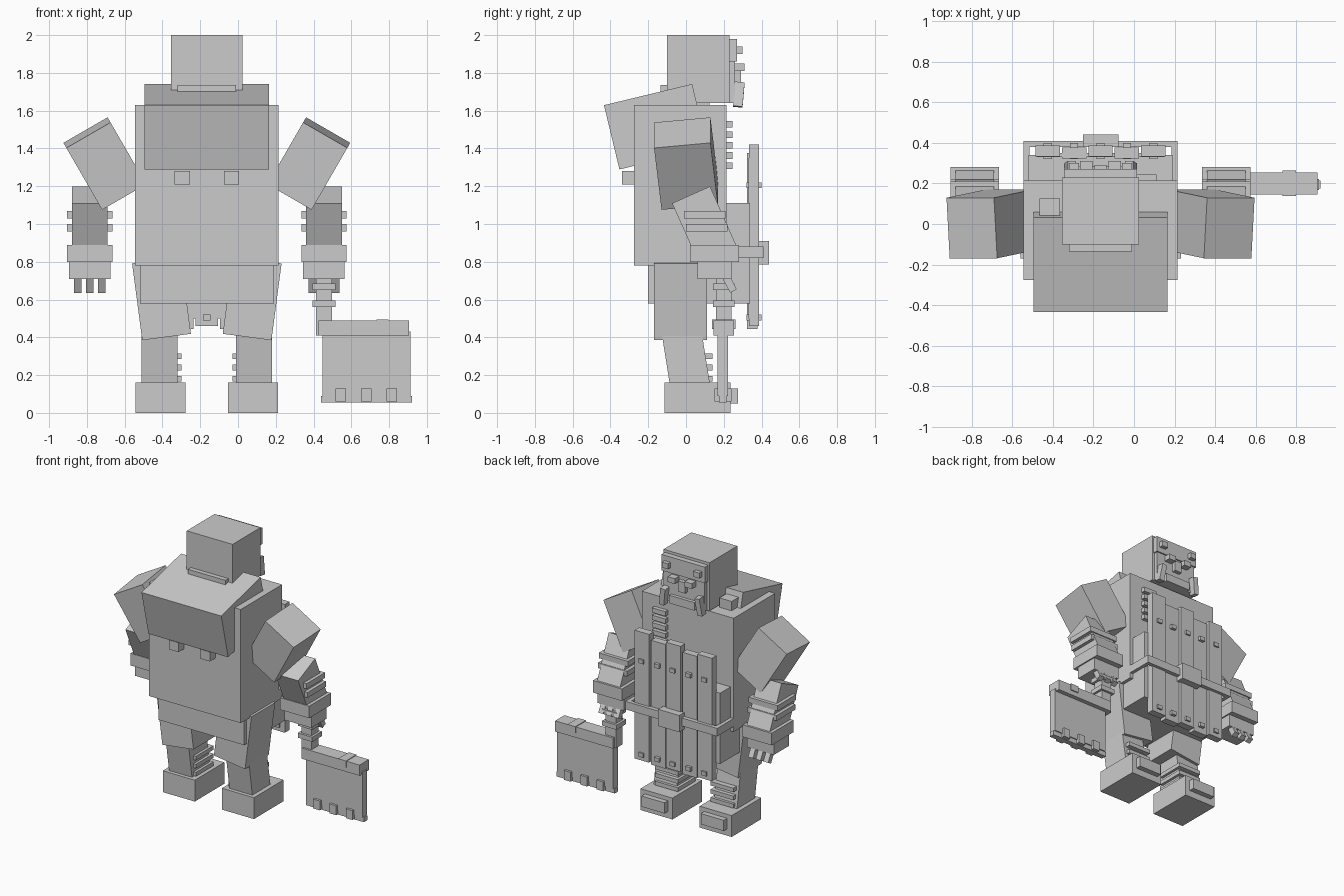
import bpy
from math import radians

cube = bpy.data.objects.get("Cube")
if cube:
    bpy.data.objects.remove(cube, do_unlink=True)

grey = bpy.data.materials.new("plain_grey")
grey.use_nodes = True
grey.diffuse_color = (.6, .6, .6, 1)
grey.node_tree.nodes["Principled BSDF"].inputs["Base Color"].default_value = grey.diffuse_color

body_middle = -.165


def block(name, base, wide, deep, tall, depth, side=0, lean=0, splay=0):
    """Box on a base height; side is its offset from the body's middle."""
    centre = (body_middle + side, depth, base + tall / 2)
    bpy.ops.mesh.primitive_cube_add(size=1, location=centre)
    part = bpy.context.object
    part.name = name
    part.scale = (wide, deep, tall)
    part.rotation_euler = (radians(lean), radians(-splay), 0)
    part.data.materials.append(grey)


def pair(name, side, splay=0, **shape):
    """Left and right boxes mirrored about the body's middle."""
    block("left_" + name, side=side, splay=splay, **shape)
    block("right_" + name, side=-side, splay=-splay, **shape)


# Trunk, belly and hump
block("torso", base=.78, wide=.76, deep=.49, tall=.85, depth=-.03)
block("belly", base=.58, wide=.71, deep=.54, tall=.53, depth=.07)
block("back_hump", base=1.34, wide=.66, deep=.48, tall=.35, depth=-.16, lean=13.5)
pair("hump_peg", side=.13, base=1.21, wide=.08, deep=.08, tall=.07, depth=-.3)
block("shoulder_block", side=-.25, base=1.6, wide=.1, deep=.13, tall=.1, depth=.06)
for rung in range(5):
    block("chest_rung", side=.22, base=1.29 + rung * .055, wide=.11, deep=.04, tall=.035, depth=.225)

# Head and face, whose plates are centred on the front of the head
face = .23
block("head", base=1.64, wide=.38, deep=.33, tall=.36, depth=.065)
block("nape_collar", base=1.7, wide=.31, deep=.06, tall=.035, depth=-.105)
block("brow_plate", base=1.86, wide=.36, deep=.08, tall=.12, depth=face)
block("face_plate", base=1.64, wide=.34, deep=.06, tall=.22, depth=face)
block("nose", base=1.75, wide=.06, deep=.12, tall=.08, depth=face)
block("jaw", base=1.64, wide=.21, deep=.11, tall=.06, depth=face)
pair("brow_bolt", side=.13, base=1.9, wide=.05, deep=.14, tall=.04, depth=face)
pair("eye", side=.07, base=1.81, wide=.06, deep=.16, tall=.04, depth=face)
pair("tusk", side=.15, base=1.62, wide=.04, deep=.05, tall=.13, depth=face + .05, lean=-5, splay=8)

# Arms
arm = .62
pair("sleeve", side=.54, base=1.13, wide=.27, deep=.3, tall=.38, depth=0, lean=6, splay=-30)
pair("forearm", side=arm, base=.81, wide=.19, deep=.22, tall=.36, depth=.1, lean=24)
pair("upper_band", side=arm, base=1.03, wide=.24, deep=.22, tall=.04, depth=.1)
pair("lower_band", side=arm, base=.96, wide=.24, deep=.22, tall=.04, depth=.11)
pair("cuff", side=arm, base=.8, wide=.24, deep=.26, tall=.09, depth=.15)
pair("hand", side=arm, base=.71, wide=.22, deep=.18, tall=.1, depth=.15)
for finger in (-1, 0, 1):
    pair("finger", side=arm + finger * .063, base=.64, wide=.04, deep=.04, tall=.09, depth=.23, lean=28)

# Legs
pair("thigh", side=.24, base=.4, wide=.26, deep=.28, tall=.41, depth=-.03, splay=-7.5)
pair("shin", side=.25, base=.13, wide=.19, deep=.21, tall=.3, depth=0, lean=9)
for band in range(3):
    pair("shin_band", side=.23, base=.165 + band * .06, wide=.19, deep=.21, tall=.03, depth=.035)
pair("foot", side=.245, base=0, wide=.265, deep=.35, tall=.16, depth=.06)
pair("toe_plate", side=.245, base=.05, wide=.19, deep=.06, tall=.08, depth=.245)

# Plank apron, alternately set back and uneven in length
apron = .36
for plank in range(-2, 3):
    odd = plank % 2
    shift = plank * .13
    block("apron_plank", side=shift, base=.46 - odd * .015, wide=.12, deep=.055,
          tall=.94 - odd * .02 + plank * .01, depth=apron - odd * .01)
    block("plank_slot", side=shift, base=1.19, wide=.04, deep=.08, tall=.03, depth=apron)
    block("plank_stud", side=shift, base=.49, wide=.04, deep=.08, tall=.03, depth=apron)
block("apron_backing", base=.5, wide=.63, deep=.02, tall=.85, depth=.34)
block("belt", base=.82, wide=.76, deep=.03, tall=.06, depth=.395)
pair("belt_return", side=.365, base=.82, wide=.03, deep=.2, tall=.06, depth=.3)
block("belt_buckle", base=.785, wide=.175, deep=.06, tall=.125, depth=.41)

# Cleaver hanging from the left hand
grip = .2
blade = .845
block("cleaver_shaft", side=arm, base=.41, wide=.085, deep=.08, tall=.32, depth=grip)
for ring in (.56, .65):
    block("grip_ring", side=arm, base=ring, wide=.12, deep=.115, tall=.035, depth=grip)
block("cleaver_spine", side=.83, base=.41, wide=.48, deep=.11, tall=.08, depth=grip)
block("spine_clamp", side=.93, base=.445, wide=.065, deep=.125, tall=.05, depth=grip)
block("cleaver_blade", side=blade, base=.09, wide=.465, deep=.055, tall=.34, depth=grip - .005)
block("cleaver_edge", side=blade, base=.055, wide=.48, deep=.04, tall=.035, depth=grip - .005)
for rivet in (-1, 0, 1):
    block("edge_rivet", side=blade + rivet * .135, base=.06, wide=.055, deep=.09, tall=.07, depth=grip - .005)
